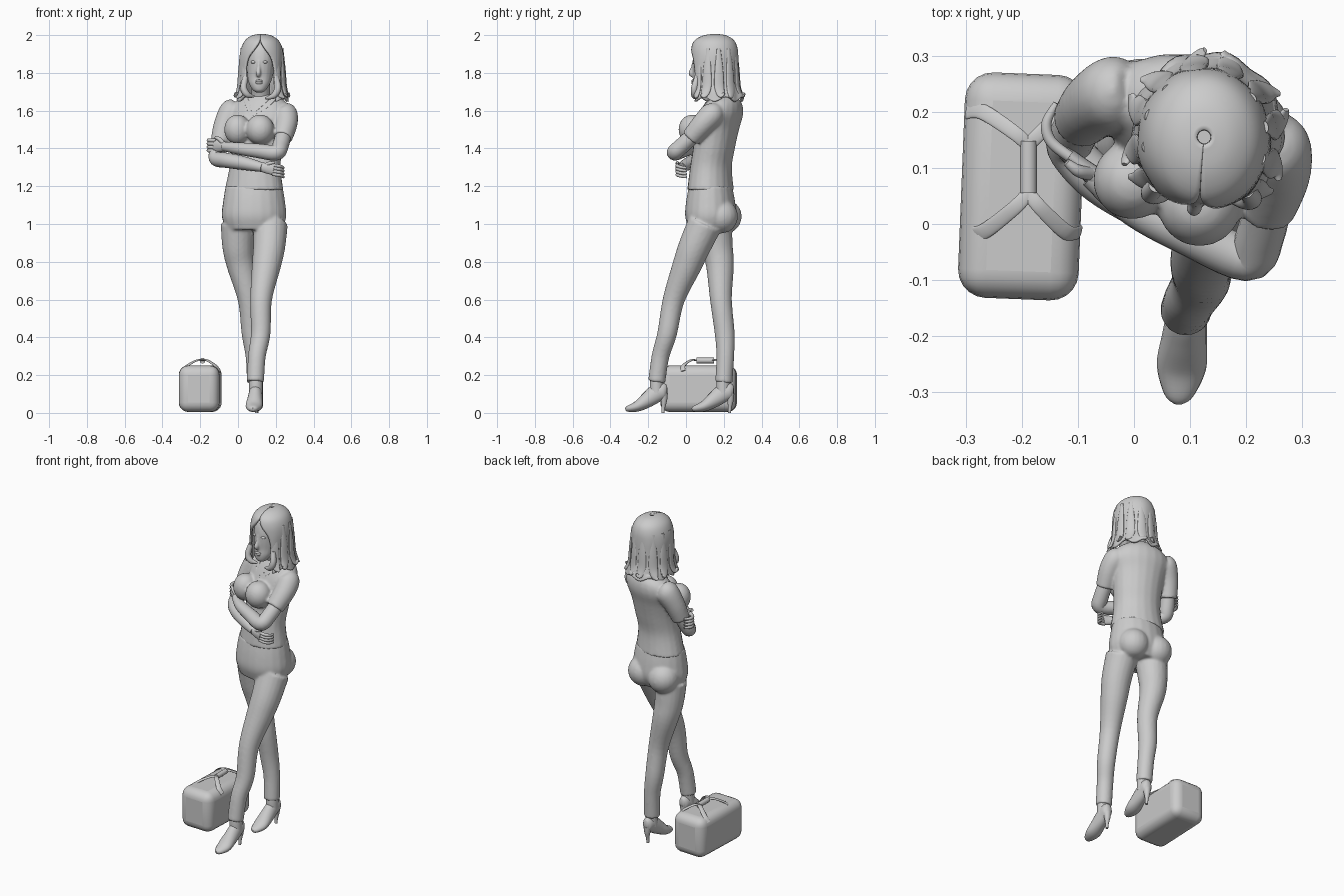
import bpy, bmesh, math
from mathutils import Vector

N = 20

def spline(rows, k=5):
    out = []
    for i in range(len(rows) - 1):
        p = (rows[max(i - 1, 0)], rows[i], rows[i + 1], rows[min(i + 2, len(rows) - 1)])
        for s in range(k):
            t = s / k
            out.append([.5 * (2 * b + (c - a) * t + (2 * a - 5 * b + 4 * c - d) * t * t
                        + (3 * b - a - 3 * c + d) * t ** 3) for a, b, c, d in zip(*p)])
    return out + [list(rows[-1])]

def loft(rows, yaw=0):
    """Horizontal elliptical rings from rows of x, y, z, rx, ry."""
    rings = []
    for x, y, z, rx, ry in spline(rows):
        ring = []
        for j in range(N):
            a = 2 * math.pi * j / N
            u, v = max(rx, .001) * math.cos(a), max(ry, .001) * math.sin(a)
            ring.append(Vector((x + u * math.cos(yaw) - v * math.sin(yaw),
                                y + u * math.sin(yaw) + v * math.cos(yaw), z)))
        rings.append(ring)
    return rings

def tube(rows, ref=None):
    """Rings square to a path, rows of x, y, z, radius(, second radius)."""
    rows = spline([tuple(r) if len(r) == 5 else (*r, r[3]) for r in rows])
    pts = [Vector(r[:3]) for r in rows]
    rings, u = [], ref
    for i, p in enumerate(pts):
        t = (pts[min(i + 1, len(pts) - 1)] - pts[max(i - 1, 0)]).normalized()
        if u is None:
            u = Vector((1, 0, 0)) if abs(t.z) > .7 else Vector((0, 0, 1))
        u = (u - t * u.dot(t)).normalized()
        v = t.cross(u)
        ru, rv = max(rows[i][3], .001), max(rows[i][4], .001)
        rings.append([p + u * ru * math.cos(2 * math.pi * j / N) + v * rv * math.sin(2 * math.pi * j / N)
                      for j in range(N)])
    return rings

def ball(x, y, z, r, rz=None, ry=None):
    rz, ry = rz or r, ry or r
    return loft([(x, y, z + rz * math.sin(a), r * math.cos(a), ry * math.cos(a))
                 for a in [math.radians(d) for d in range(-90, 91, 30)]])

def make(name, stacks, voxel=0, closed=True):
    bm = bmesh.new()
    for rings in stacks:
        vs = [[bm.verts.new(p) for p in r] for r in rings]
        n = len(rings[0])
        for a, b in zip(vs, vs[1:]):
            for j in range(n if closed else n - 1):
                k = (j + 1) % n
                bm.faces.new((a[j], a[k], b[k], b[j]))
        if closed:
            bm.faces.new(vs[0][::-1])
            bm.faces.new(vs[-1])
    bmesh.ops.recalc_face_normals(bm, faces=bm.faces[:])
    me = bpy.data.meshes.new(name)
    bm.to_mesh(me)
    bm.free()
    ob = bpy.data.objects.new(name, me)
    bpy.context.collection.objects.link(ob)
    bpy.ops.object.select_all(action='DESELECT')
    ob.select_set(True)
    bpy.context.view_layer.objects.active = ob
    bpy.ops.object.shade_smooth_by_angle(angle=math.radians(50))
    if voxel:
        m = ob.modifiers.new("fuse", 'REMESH')
        m.mode, m.voxel_size, m.use_smooth_shade = 'VOXEL', voxel, True
        m = ob.modifiers.new("soften", 'SMOOTH')
        m.factor, m.iterations = .5, 8
    return ob

# Trousers: pelvis, buttocks and two crossed legs fused together
pelvis = loft([(.085, .13, 1.2, .152, .115), (.085, .13, 1.12, .165, .13),
               (.085, .13, 1.04, .172, .135), (.085, .125, .97, .15, .11)], -.12)
front_leg = tube([(.172, .1, 1.0, .092), (.165, .045, .88, .085), (.15, .005, .78, .077),
                  (.122, -.065, .6, .058), (.12, -.1, .42, .052), (.1, -.135, .3, .047), (.092, -.155, .165, .046)])
rear_leg = tube([(0, .15, 1.0, .092), (0, .165, .88, .083), (.015, .18, .78, .074),
                 (.057, .185, .6, .058), (.072, .205, .42, .053), (.087, .208, .3, .047), (.093, .2, .16, .046)])
make("trousers", [pelvis, front_leg, rear_leg, ball(.01, .205, 1.04, .09), ball(.16, .185, 1.04, .09)], .007)

# Shirt: twisted torso, bust and short sleeves
torso = loft([(.085, .13, 1.18, .159, .12), (.09, .132, 1.3, .138, .108), (.1, .148, 1.4, .14, .108),
              (.105, .165, 1.5, .152, .112), (.115, .188, 1.58, .17, .108),
              (.12, .2, 1.64, .145, .09), (.125, .2, 1.685, .07, .06)], -.3)
sleeve_r = tube([(-.005, .24, 1.62, .04), (-.03, .235, 1.6, .066), (-.07, .212, 1.52, .06), (-.095, .185, 1.43, .051)])
sleeve_l = tube([(.23, .155, 1.61, .04), (.25, .14, 1.585, .063), (.255, .09, 1.53, .06), (.235, .025, 1.455, .052)])
shirt = make("shirt", [torso, sleeve_r, sleeve_l, ball(-.003, .078, 1.5, .07, .08), ball(.117, .035, 1.5, .075, .08)], .007)

# V collar laid on the shirt
collar = make("collar", [tube([(.04, .19, 1.67, .012), (.05, .11, 1.63, .014), (.068, .08, 1.57, .004)]),
                         tube([(.2, .15, 1.67, .012), (.15, .09, 1.63, .014), (.068, .08, 1.57, .004)])])
m = collar.modifiers.new("lay", 'SHRINKWRAP')
m.target, m.offset = shirt, .004

# Folded arms
make("left_arm", [tube([(.242, .05, 1.48, .042), (.225, -.02, 1.415, .043), (.2, -.06, 1.378, .042), (.1, -.02, 1.388, .038),
                        (0, .028, 1.4, .032), (-.075, .088, 1.41, .024)])])
make("right_arm", [tube([(-.09, .19, 1.46, .042), (-.11, .155, 1.38, .042), (-.112, .13, 1.345, .04), (-.06, .075, 1.337, .04),
                         (.03, .02, 1.322, .036), (.13, -.025, 1.3, .025)])])

# Hands: palm, four fingers and thumb each
def hand(name, palm, path, gap, thumb):
    parts = [tube(palm), tube(thumb)]
    for i in range(4):
        parts.append(tube([(x, y, z + (i - 1.5) * gap, r) for x, y, z, r in path]))
    make(name, parts)

hand("left_hand", [(-.06, .076, 1.408, .024, .02), (-.09, .1, 1.412, .03, .016), (-.125, .128, 1.415, .034, .013)],
     [(-.115, .12, 1.415, .01), (-.148, .147, 1.415, .01), (-.156, .18, 1.417, .009), (-.138, .215, 1.42, .006)], .018,
     [(-.08, .09, 1.43, .012), (-.1, .095, 1.45, .011), (-.12, .11, 1.458, .007)])
hand("right_hand", [(.12, -.022, 1.302, .024, .02), (.155, -.037, 1.295, .028, .016), (.19, -.045, 1.288, .03, .012)],
     [(.18, -.045, 1.288, .009), (.215, -.045, 1.283, .009), (.235, -.025, 1.277, .008), (.24, .005, 1.272, .006)], .016,
     [(.145, -.035, 1.31, .011), (.17, -.045, 1.322, .01), (.195, -.045, 1.325, .006)])

# Head, neck and face
make("head", [
    loft([(.113, .075, 1.695, .012, .012), (.113, .073, 1.706, .032, .032), (.114, .09, 1.74, .055, .056),
          (.117, .11, 1.78, .067, .073), (.12, .12, 1.83, .073, .085), (.122, .125, 1.88, .075, .088),
          (.122, .135, 1.93, .07, .085), (.122, .14, 1.97, .045, .06)], -.1),
    tube([(.11, .04, 1.865, .006), (.109, .035, 1.83, .009), (.107, .027, 1.797, .014), (.108, .036, 1.782, .008)]),
    tube([(.122, .2, 1.62, .06), (.121, .18, 1.69, .05), (.12, .15, 1.77, .052)])], .005)
make("eyes", [ball(.082, .054, 1.857, .014, .009), ball(.142, .048, 1.857, .014, .009)])
make("lips", [tube([(.09, .043, z, .003), (.111, .035, z, .007), (.132, .041, z, .003)]) for z in (1.757, 1.747)])

# Hair shell, parted over the face: cx, cy, z, rx, ry, half opening in degrees
def hair_point(cx, cy, z, rx, ry, a):
    a -= .1
    return Vector((cx + rx * math.sin(a), cy - ry * math.cos(a), z))

shell = []
for cx, cy, z, rx, ry, gap in spline([
        (.125, .155, 2.0, .012, .012, 0), (.125, .153, 1.992, .05, .06, 0), (.126, .15, 1.968, .084, .1, 1),
        (.126, .15, 1.93, .103, .117, 13), (.125, .15, 1.88, .112, .122, 32), (.124, .15, 1.82, .113, .123, 41),
        (.125, .153, 1.75, .116, .122, 44), (.128, .16, 1.7, .124, .127, 40), (.13, .165, 1.66, .13, .136, 38)], 4):
    g = math.radians(max(gap, 0))
    ring = []
    for j in range(49):
        a = g + (2 * math.pi - 2 * g) * j / 48
        w = 1 + .03 * max(0, min(1, (1.95 - z) * 4)) * math.sin(9 * a)
        ring.append(hair_point(cx, cy, z + .012 * math.sin(7 * a) * (z < 1.68), rx * w, ry * w, a))
    shell.append(ring)
hair = make("hair", [shell], closed=False)
m = hair.modifiers.new("thickness", 'SOLIDIFY')
m.thickness, m.offset = .012, 0

# Loose locks flicking out at the ends
locks = []
for i, deg in enumerate((48, 75, 105, 135, 165, 195, 225, 255, 285, 312)):
    a, tw = math.radians(deg), .16 * (-1) ** i
    rows = []
    for da, z, r, th, wd in ((0, 1.93, .108, .006, .01), (0, 1.82, .118, .008, .022), (0, 1.73, .124, .009, .026),
                             (.4, 1.685, .138, .008, .02), (1, 1.668 + .012 * (i % 3), .152, .004, .006)):
        p = hair_point(.127, .155, z, r, r + .003, a + da * tw)
        rows.append((*p, th, wd))
    locks.append(tube(rows, Vector((math.sin(a - .1), -math.cos(a - .1), 0))))
# Front curls turning in under the chin
locks.append(tube([(.04, .07, 1.78, .014), (.03, .055, 1.72, .018), (.05, .055, 1.685, .016), (.085, .07, 1.675, .005)]))
locks.append(tube([(.2, .06, 1.78, .014), (.21, .045, 1.72, .018), (.19, .045, 1.68, .016), (.145, .06, 1.665, .005)]))
make("hair_locks", locks)

# High-heeled shoes
for name, dx, dy in (("front_shoe", 0, 0), ("rear_shoe", .003, .352)):
    def at(y, z, h, w=None):
        return (.092 + dx + (y + .18) * .1, y + dy, z, h, w or h)
    make(name, [
        tube([at(-.32, .018, .008), at(-.305, .022, .017, .026), at(-.255, .036, .029, .044), at(-.2, .072, .042, .04),
              at(-.155, .105, .048, .035), at(-.118, .118, .042, .03), at(-.1, .12, .025, .016)]),
        tube([at(-.155, .1, .036), at(-.155, .15, .036), at(-.15, .2, .036)]),
        tube([at(-.12, .1, .024), at(-.117, .065, .017), at(-.12, .03, .01), at(-.122, 0, .008)])])

# Travel bag with rounded edges
bpy.ops.mesh.primitive_cube_add(size=1, location=(-.2, .067, .128), rotation=(0, 0, -.04))
bag = bpy.context.object
bag.name = "bag"
bag.scale = (.215, .402, .246)
bpy.ops.object.transform_apply(location=False, rotation=False, scale=True)
m = bag.modifiers.new("round", 'BEVEL')
m.width, m.segments = .05, 5
bpy.ops.object.shade_smooth_by_angle(angle=math.radians(40))

# Bag handle: grip and four flat straps
make("bag_grip", [tube([(-.188, .055, .277, .015), (-.188, .148, .277, .015)])])
straps = []
for y0, y1 in ((.14, .2), (.055, -.015)):
    for s in (-1, 1):
        straps.append(tube([(-.188, y0, .278, .004, .012), (-.19 + s * .025, y0 + (y1 - y0) * .4, .279, .004, .013),
                            (-.195 + s * .075, y1, .25, .004, .014), (-.197 + s * .1, y1, .222, .004, .014)]))
make("bag_straps", straps)
